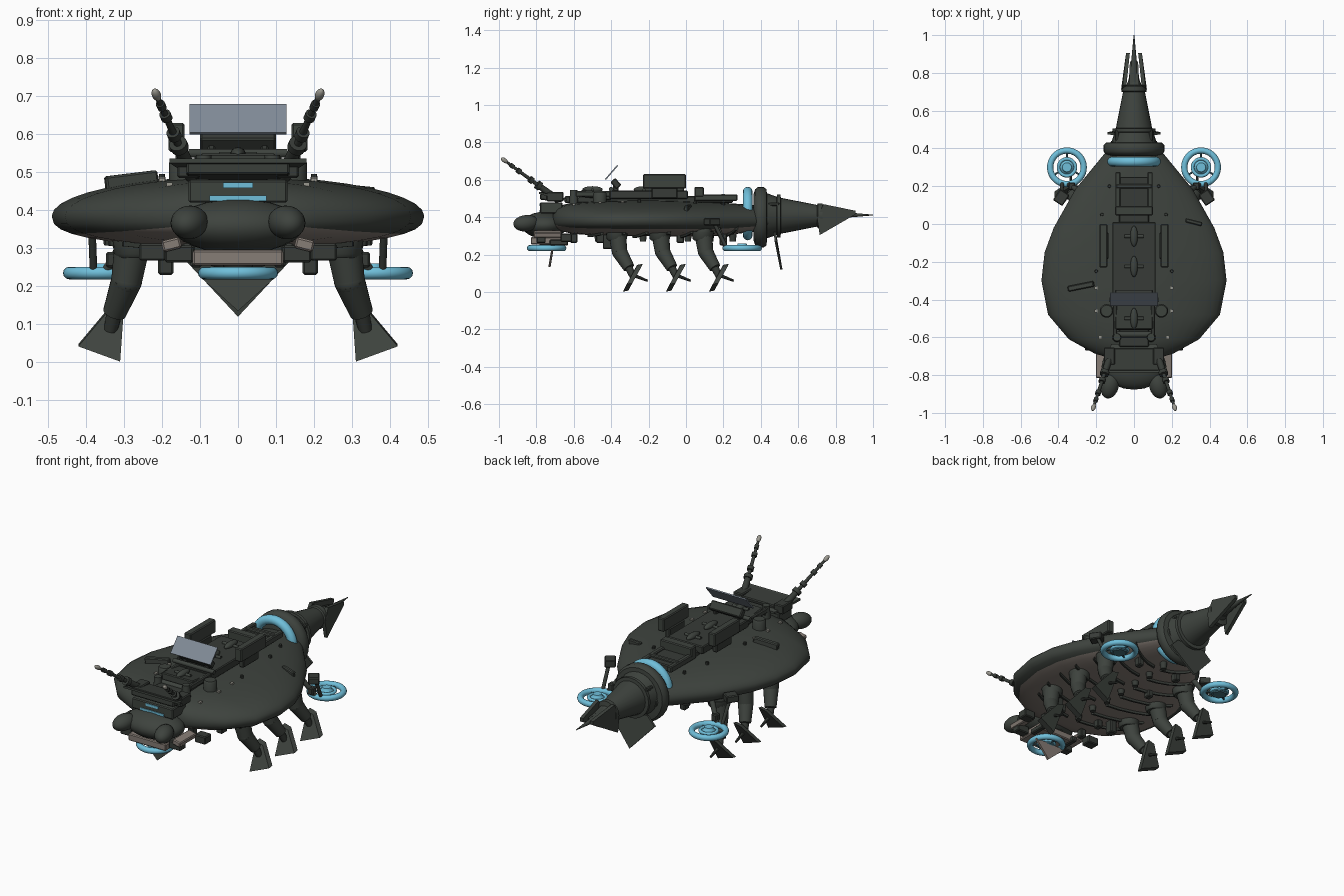
import bpy, bmesh, math
from mathutils import Vector

if "Cube" in bpy.data.objects:
    bpy.data.objects.remove(bpy.data.objects["Cube"])

def mat(name, c):
    m = bpy.data.materials.new(name)
    m.diffuse_color = (*c, 1)
    m.use_nodes = True
    m.node_tree.nodes["Principled BSDF"].inputs["Base Color"].default_value = m.diffuse_color
    return m

HULL = mat("dark hull green", (.048, .056, .048))
DECK = mat("darker metal", (.038, .044, .038))
BELLY = mat("belly taupe", (.24, .205, .18))
GLOW = mat("cyan glow", (.16, .52, .70))
PANEL = mat("blue grey panel", (.22, .26, .31))
TIP = mat("pale grey tip", (.33, .32, .28))
TEAL = mat("dark teal", (.06, .16, .20))

def make(name, verts, faces, m, smooth=True):
    me = bpy.data.meshes.new(name)
    me.from_pydata([tuple(v) for v in verts], [], faces)
    bm = bmesh.new()
    bm.from_mesh(me)
    bmesh.ops.recalc_face_normals(bm, faces=bm.faces)
    bm.to_mesh(me)
    bm.free()
    o = bpy.data.objects.new(name, me)
    bpy.context.collection.objects.link(o)
    me.materials.append(m)
    if smooth:
        bpy.context.view_layer.objects.active = o
        bpy.ops.object.select_all(action='DESELECT')
        o.select_set(True)
        bpy.ops.object.shade_smooth_by_angle(angle=math.radians(40))
    return o

def loft(name, rings, m):
    n = len(rings[0])
    F = [(i*n+j, i*n+(j+1) % n, (i+1)*n+(j+1) % n, (i+1)*n+j)
         for i in range(len(rings)-1) for j in range(n)]
    F += [tuple(range(n)), tuple(range((len(rings)-1)*n, len(rings)*n))]
    return make(name, [v for r in rings for v in r], F, m)

def lathe(name, origin, axis, prof, m, n=20):
    """prof: (distance along axis, radius)"""
    q = Vector(axis).to_track_quat('Z', 'Y')
    return loft(name, [[Vector(origin) + q @ Vector((r*math.cos(2*math.pi*k/n), r*math.sin(2*math.pi*k/n), d))
                        for k in range(n)] for d, r in prof], m)

def rod(name, a, b, r1, r2, m, n=14):
    d = Vector(b) - Vector(a)
    return lathe(name, a, d, [(0, r1), (d.length, r2)], m, n)

def box(name, loc, size, m, rot=(0, 0, 0), bevel=.005):
    sx, sy, sz = (s/2 for s in size)
    V = [(x, y, z) for x in (-sx, sx) for y in (-sy, sy) for z in (-sz, sz)]
    o = make(name, V, [(0, 1, 3, 2), (4, 6, 7, 5), (0, 4, 5, 1), (2, 3, 7, 6), (0, 2, 6, 4), (1, 5, 7, 3)], m, False)
    o.location, o.rotation_euler = loc, rot
    if bevel:
        b = o.modifiers.new("bevel", 'BEVEL')
        b.width, b.segments = bevel, 1
    return o

def plate(name, pts, off, m):
    n, off = len(pts), Vector(off)
    P = [Vector(p) for p in pts]
    V = [p - off/2 for p in P] + [p + off/2 for p in P]
    F = [tuple(range(n)), tuple(range(n, 2*n))] + [(i, (i+1) % n, (i+1) % n+n, i+n) for i in range(n)]
    return make(name, V, F, m, False)

def ring(name, loc, R, r, m, rot=(0, 0, 0)):
    bpy.ops.mesh.primitive_torus_add(major_radius=R, minor_radius=r, major_segments=36, minor_segments=12, location=loc, rotation=rot)
    o = bpy.context.object
    o.name = name
    o.data.materials.append(m)
    bpy.ops.object.shade_smooth()
    return o

def ball(name, loc, size, m, rot=(0, 0, 0)):
    bpy.ops.mesh.primitive_uv_sphere_add(segments=20, ring_count=12, radius=1, location=loc, rotation=rot)
    o = bpy.context.object
    o.name, o.scale = name, size
    o.data.materials.append(m)
    bpy.ops.object.shade_smooth()
    return o

# Main shell: stations of y, half width, top z, bottom z
ST = [(-.71, .13, .435, .345), (-.685, .21, .46, .33), (-.61, .345, .478, .312), (-.48, .455, .487, .302),
      (-.30, .49, .49, .30), (-.15, .473, .49, .298), (-.02, .425, .487, .297), (.185, .31, .478, .30),
      (.38, .15, .465, .325), (.44, .12, .45, .34)]

def station(y):
    for a, b in zip(ST, ST[1:]):
        if y <= b[0]:
            t = (y-a[0])/(b[0]-a[0])
            return [p+(q-p)*t for p, q in zip(a, b)]
    return ST[-1]

def skin(x, y, top):
    _, w, zt, zb = station(y)
    s = math.sqrt(max(0, 1-(x/w)**2))
    return .385 + (zt-.385)*s if top else .385 - (.385-zb)*s**.75

rings, N = [], 40
for y, w, zt, zb in ST:
    row = []
    for k in range(N):
        a = 2*math.pi*k/N
        s = math.sin(a)
        row.append((w*math.cos(a), y, .385 + (zt-.385)*s if s > 0 else .385 - (.385-zb)*abs(s)**.75))
    rings.append(row)
shell = loft("body_shell", rings, HULL)
shell.data.materials.append(BELLY)
for p in shell.data.polygons:      # taupe belly inside the dark rim
    k = p.index % N
    if p.index < N*(len(ST)-1) and 23 <= k <= 36:
        p.material_index = 1

# Belly ribs, one swept arc per station
for i, y in enumerate((-.52, -.40, -.28, -.16, -.04, .08, .20)):
    for s in (-1, 1):
        w = station(y)[1]*.72
        pts = [(s*w*t, y + .07*t*t) for t in (.12, .35, .6, .8, 1)]
        c = [[(x+dx*.3*s, yy+dx, skin(x, yy, False)+dz) for dx, dz in ((-.011, .01), (-.006, -.012), (.006, -.012), (.011, .01))] for x, yy in pts]
        loft("belly_rib", c, DECK)
    lathe("belly_peg", (0, y+.05, .27), (0, 0, 1), [(0, .016), (.05, .022)], DECK, 12)

# Tail: collar rings, cone and blades
ring("tail_glow_ring", (0, .33, .42), .117, .026, GLOW, (math.pi/2, 0, 0))
lathe("tail_collar", (0, 0, .40), (0, 1, 0), [(.36, .12), (.37, .15), (.385, .162), (.415, .162), (.43, .15), (.435, .105)], HULL, 28)
lathe("tail_cone", (0, 0, .408), (0, 1, 0), [(.42, .125), (.485, .102), (.487, .115), (.505, .115), (.507, .096),
                                          (.70, .058), (.705, .066), (.73, .066), (.735, .04), (.76, .03)], HULL, 24)
lathe("tail_spike", (0, .72, .412), (0, 1, 0), [(0, .035), (.15, .014), (.28, .002)], HULL, 10)
for s in (-1, 1):
    plate("tail_blade", [(s*.055, .70, .40), (s*.05, .735, .47), (s*.032, .905, .435), (s*.032, .905, .415), (s*.058, .715, .305)], (.02, 0, 0), HULL)
    plate("tail_inner_blade", [(s*.02, .70, .38), (s*.02, .70, .45), (s*.015, .86, .42)], (.014, 0, 0), HULL)
    box("tail_ring_brace", (s*.09, .47, .47), (.02, .06, .02), DECK)

# Hanging keel fins
plate("rear_keel_fin", [(-.14, .48, .27), (-.09, .475, .32), (.09, .475, .32), (.14, .48, .27), (0, .51, .12)], (0, .012, 0), HULL)
fin = plate("front_keel_fin", [(-.10, -.715, .225), (.10, -.715, .225), (0, -.73, .135)], (0, .012, 0), HULL)
fin.data.materials.append(BELLY)
for p in fin.data.polygons:
    p.material_index = 0 if p.normal.y < -.5 else 1

# Hover rings: two at the rear sides, one under the head
for x, y in ((-.355, .30), (.355, .30), (0, -.745)):
    ring("hover_ring", (x, y, .235), .089, .0165, GLOW)
    ring("hover_inner_ring", (x, y, .238), .045, .009, GLOW)
    lathe("hover_hub", (x, y, .225), (0, 0, 1), [(0, .045), (.008, .045), (.02, .028), (.035, .024)], GLOW)
    lathe("hover_hub_base", (x, y, .219), (0, 0, 1), [(0, .04), (.006, .046)], TEAL, 6)
    for k in range(3):
        a = math.pi*(.5 + 2*k/3)
        rod("hover_spoke", (x, y, .232), (x+.085*math.cos(a), y+.085*math.sin(a), .232), .005, .005, TEAL, 8)
for s in (-1, 1):
    rod("hover_arm", (s*.27, .16, .36), (s*.345, .21, .245), .016, .012, HULL)
    box("hover_arm_block", (s*.385, .14, .375), (.06, .07, .04), DECK, (0, 0, s*.6))
    box("hover_arm_hinge", (s*.33, .2, .27), (.035, .04, .04), DECK)
    rod("hover_link", (s*.385, .15, .37), (s*.38, .215, .24), .01, .01, DECK)

# Legs: three mirrored pairs
for y in (-.37, -.14, .09):
    for s in (-1, 1):
        h, k, a = (s*.275, y, .33), (s*.293, y+.015, .215), (s*.325, y+.065, .13)
        lathe("hip_socket", (s*.272, y, .275), (0, 0, 1), [(0, .046), (.01, .055), (.05, .058)], HULL)
        rod("leg_thigh", h, k, .049, .041, HULL, 18)
        ball("leg_knee", k, (.041, .041, .041), HULL)
        rod("leg_shin", k, a, .041, .031, HULL, 18)
        rod("leg_ankle", a, (s*.335, y+.085, .085), .021, .018, DECK)
        f = y + .09
        plate("foot", [(s*.30, f+.033, .148), (s*.342, f+.03, .138), (s*.42, f-.022, .045), (s*.31, f-.043, .005)], (0, .03, .006), HULL)
        rod("foot_pin", (s*.335, f, .09), (s*.335, f+.075, .06), .01, .006, DECK, 8)

# Head with two mandible lobes
ball("head", (0, -.755, .358), (.172, .122, .072), HULL)
lathe("neck", (0, -.72, .375), (0, 1, 0), [(0, .075), (.05, .085)], HULL)
for s in (-1, 1):
    ball("mandible", (s*.128, -.855, .368), (.048, .07, .044), HULL, (.1, 0, s*.25))
    box("jaw_side_plate", (s*.175, -.74, .31), (.05, .15, .03), BELLY, (0, s*.25, 0))
    box("jaw_block", (s*.155, -.775, .285), (.075, .05, .045), DECK)
    box("jaw_rear_block", (s*.225, -.64, .29), (.07, .06, .045), DECK)
    box("jaw_rail", (s*.11, -.68, .265), (.03, .10, .03), DECK)
box("jaw_plate", (0, -.74, .275), (.24, .18, .04), BELLY)
lathe("ring_mount", (0, -.745, .235), (0, 0, 1), [(0, .03), (.04, .05)], DECK)

# Brow over the head, with glowing slits
box("brow_lower", (0, -.72, .45), (.26, .12, .06), HULL)
box("brow_top", (0, -.72, .508), (.27, .12, .042), DECK, (-.12, 0, 0))
plate("brow_hood", [(-.12, -.635, .492), (.12, -.635, .492), (.18, -.785, .53), (-.18, -.785, .53)], (0, 0, .012), HULL)
box("brow_slit", (0, -.781, .466), (.08, .006, .014), GLOW, bevel=0)
box("brow_lower_slit", (0, -.781, .432), (.15, .006, .014), GLOW, bevel=0)

# Antennae
A, B = Vector((.12, -.68, .49)), Vector((.213, -.965, .70))
for s in (-1, 1):
    P = lambda t: Vector((s, 1, 1)) * (A + (B-A)*t)
    rod("antenna_base", P(0), P(.38), .02, .016, DECK)
    rod("antenna_mast", P(.3), P(1), .011, .007, DECK)
    for t, r in ((.38, .024), (.52, .018), (.75, .015), (.88, .012)):
        rod("antenna_joint", P(t-.03), P(t+.03), r, r, DECK)
    o = ball("antenna_tip", P(1.02), (.012, .012, .022), TIP)
    o.rotation_euler = (P(1)-P(0)).to_track_quat('Z', 'Y').to_euler()
    box("antenna_foot", (s*.13, -.70, .51), (.06, .09, .05), DECK)

# Top deck machinery
box("deck_spine", (0, -.20, .495), (.16, .90, .035), DECK)
box("deck_middle", (0, -.20, .52), (.23, .42, .045), DECK)
box("deck_front_step", (0, -.48, .52), (.20, .16, .04), DECK, (-.12, 0, 0))
box("deck_rear_bar", (0, .07, .535), (.20, .05, .055), HULL)
box("deck_rear_crossbar", (0, .20, .51), (.19, .025, .03), HULL)
rod("deck_front_crossbar", (-.10, -.585, .51), (.10, -.585, .51), .016, .016, HULL)
rod("deck_lamp_bar", (-.13, -.40, .55), (.13, -.40, .55), .012, .012, HULL)
for y in (-.065, -.225, -.50):
    ball("deck_capsule", (0, y, .548), (.02, .055, .018), HULL)
    rod("deck_capsule_axle", (-.05, y, .545), (.05, y, .545), .009, .009, HULL)
for s in (-1, 1):
    box("side_pod", (s*.162, -.115, .592), (.042, .23, .076), HULL)
    box("side_pod_foot", (s*.15, -.115, .53), (.03, .14, .06), DECK)
    box("deck_rail", (s*.085, .16, .505), (.028, .23, .035), HULL)
    box("deck_long_rail", (s*.10, -.42, .525), (.022, .34, .03), HULL)
    lathe("deck_drum", (s*.145, -.46, .46), (0, 0, 1), [(0, .036), (.065, .036), (.075, .03)], HULL)
    lathe("deck_front_drum", (s*.09, -.60, .47), (0, 0, 1), [(0, .025), (.075, .02)], HULL, 14)
    box("panel_leg", (s*.07, -.375, .56), (.02, .03, .06), DECK)
    for x, y in ((.2, -.34), (.2, -.46), (.18, -.60)):
        box("shell_stud", (s*x, y, skin(x, y, True)+.002), (.016, .016, .012), TIP, bevel=0)
    for x, y in ((.17, .05), (.20, -.25), (.13, .2)):
        lathe("shell_bolt", (s*x, y, skin(x, y, True)-.01), (0, 0, 1), [(0, .01), (.025, .008)], DECK, 8)
    for y in (-.60, -.46, -.03, .2):
        box("belly_block", (s*.13, y, .288), (.035, .04, .05), DECK)
    box("belly_front_block", (s*.19, -.42, .27), (.04, .05, .08), DECK)

# Tilted screen panel and its mount
box("screen_mount", (0, -.375, .58), (.20, .05, .035), DECK, (-.85, 0, 0))
box("screen_panel", (0, -.398, .64), (.256, .10, .007), PANEL, (.86, 0, 0), 0)

# Loose flaps on the shell
box("left_flap", (-.28, -.33, .475), (.14, .03, .045), HULL, (0, -.12, .2))
box("right_flap", (.315, .01, .44), (.09, .022, .05), HULL, (0, .1, -.25))
